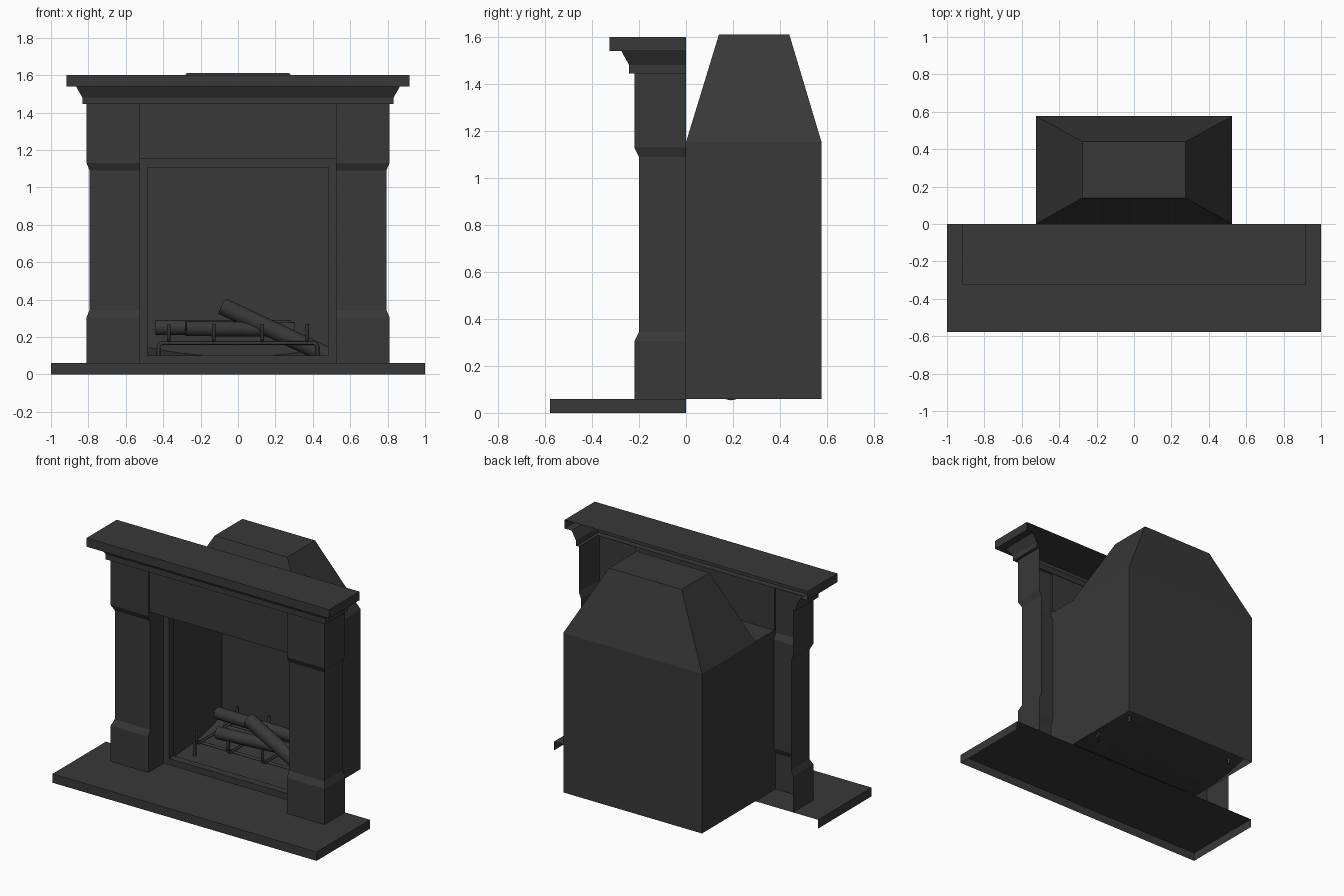
import bpy, bmesh, math, random
from mathutils import Vector

if "Cube" in bpy.data.objects:
    bpy.data.objects.remove(bpy.data.objects["Cube"])

random.seed(3)
mat = bpy.data.materials.new("dark_grey")
mat.diffuse_color = (.04, .04, .04, 1)
mat.use_nodes = True
mat.node_tree.nodes["Principled BSDF"].inputs["Base Color"].default_value = mat.diffuse_color


def finish(name, bm):
    bmesh.ops.recalc_face_normals(bm, faces=bm.faces)
    me = bpy.data.meshes.new(name)
    bm.to_mesh(me)
    bm.free()
    ob = bpy.data.objects.new(name, me)
    bpy.context.collection.objects.link(ob)
    return ob


def loft(name, rings, closed=False, cap=False):
    """Join successive rings of points with quads; optionally cap the last."""
    bm = bmesh.new()
    vs = [[bm.verts.new(p) for p in r] for r in rings]
    n = len(rings[0])
    for a, b in zip(vs, vs[1:]):
        for i in range(n if closed else n - 1):
            j = (i + 1) % n
            bm.faces.new((a[i], a[j], b[j], b[i]))
    if cap:
        bm.faces.new(vs[-1])
    return finish(name, bm)


def u_ring(x0, x1, y, z, yb=0):
    """Three-sided outline, open on the wall side."""
    return [(x0, yb, z), (x0, y, z), (x1, y, z), (x1, 0, z)]


def rod(name, pts, r=0.01):
    cu = bpy.data.curves.new(name, 'CURVE')
    cu.dimensions = '3D'
    cu.bevel_depth = r
    cu.bevel_resolution = 2
    cu.use_fill_caps = True
    sp = cu.splines.new('POLY')
    sp.points.add(len(pts) - 1)
    for p, c in zip(sp.points, pts):
        p.co = (*c, 1)
    ob = bpy.data.objects.new(name, cu)
    bpy.context.collection.objects.link(ob)


def log(name, a, b, r):
    a, b = Vector(a), Vector(b)
    bpy.ops.mesh.primitive_cylinder_add(vertices=14, radius=r, depth=(b - a).length,
                                        location=(a + b) / 2)
    ob = bpy.context.object
    ob.name = name
    ob.rotation_euler = (b - a).to_track_quat('Z', 'Y').to_euler()
    bpy.ops.object.shade_smooth_by_angle(angle=math.radians(40))


# Hearth slab: open at the back and below
loft("hearth", [u_ring(-1, 1, -.578, z) for z in (0, .06)], cap=True)

# Mantel shelf with its moulding, open at the back
prof = [(.81, -.2, 1.445), (.832, -.242, 1.445), (.832, -.242, 1.48),
        (.866, -.275, 1.54), (.918, -.325, 1.54), (.918, -.325, 1.6)]
loft("mantel_shelf", [u_ring(-x, x, y, z) for x, y, z in prof], cap=True)

# Pilasters: wide foot, recessed shaft, wide head that meets the frieze
steps = [(.81, -.22, .06), (.81, -.22, .305), (.793, -.2, .345),
         (.793, -.2, 1.09), (.81, -.22, 1.13), (.81, -.22, 1.152)]
for side, s in (("left", -1), ("right", 1)):
    loft(side + "_pilaster", [u_ring(s * .525, s * x, y, z) for x, y, z in steps])
    loft(side + "_pilaster_head",
         [u_ring(s * .525, s * .81, -.22, z, -.205) for z in (1.152, 1.445)])

# Frieze panel and its soffit
loft("frieze", [[(-.525, y, z), (.525, y, z)]
                for y, z in ((-.205, 1.445), (-.205, 1.152), (0, 1.152))])


# Opening surround with reveal
def rect(x, y, z0, z1):
    return [(-x, y, z0), (x, y, z0), (x, y, z1), (-x, y, z1)]


loft("opening_surround", [rect(.525, -.053, .06, 1.152), rect(.485, -.053, .102, 1.105),
                          rect(.485, 0, .102, 1.105)], closed=True)

# Firebox shell (open front) and tapered hood
loft("firebox", [u_ring(-.525, .525, .577, z) for z in (.06, 1.152)])
loft("hood", [[(-x, y0, z), (x, y0, z), (x, y1, z), (-x, y1, z)]
              for x, y0, y1, z in ((.525, 0, .577, 1.152), (.275, .14, .44, 1.61))],
     closed=True, cap=True)

# Ash bed rising toward the back corners
rows = []
for j in range(13):
    v = j / 12
    rows.append([(-.525 + 1.05 * i / 20, .577 * v,
                  .064 + .03 * v * v + .06 * v ** 3 * abs(i / 10 - 1) ** 2
                  + random.uniform(-.002, .002) * (0 < j < 12)) for i in range(21)])
ash = loft("ash_bed", rows)
ash.data.polygons.foreach_set("use_smooth", [True] * len(ash.data.polygons))

# Grate: two bent frames and four bars with upturned ends
for label, y in (("front", .14), ("back", .46)):
    half = [(.425, .06), (.425, .145), (.42, .16), (.405, .168)]
    pts = [(-x, y, z) for x, z in half] + [(x, y, z) for x, z in reversed(half)]
    rod("grate_%s_frame" % label, pts)
for k, x in enumerate((-.37, -.13, .13, .37)):
    rod("grate_bar_%d" % (k + 1),
        [(x, .08, .27), (x, .08, .195), (x, .1, .18), (x, .5, .18),
         (x, .52, .195), (x, .52, .27)])

# Logs
log("back_log", (-.44, .41, .25), (.28, .39, .25), .04)
log("front_log", (-.28, .18, .245), (.30, .25, .24), .04)
log("leaning_log", (-.085, .24, .365), (.49, .19, .095), .046)

# One dark finish throughout
for ob in bpy.context.scene.objects:
    ob.data.materials.append(mat)
